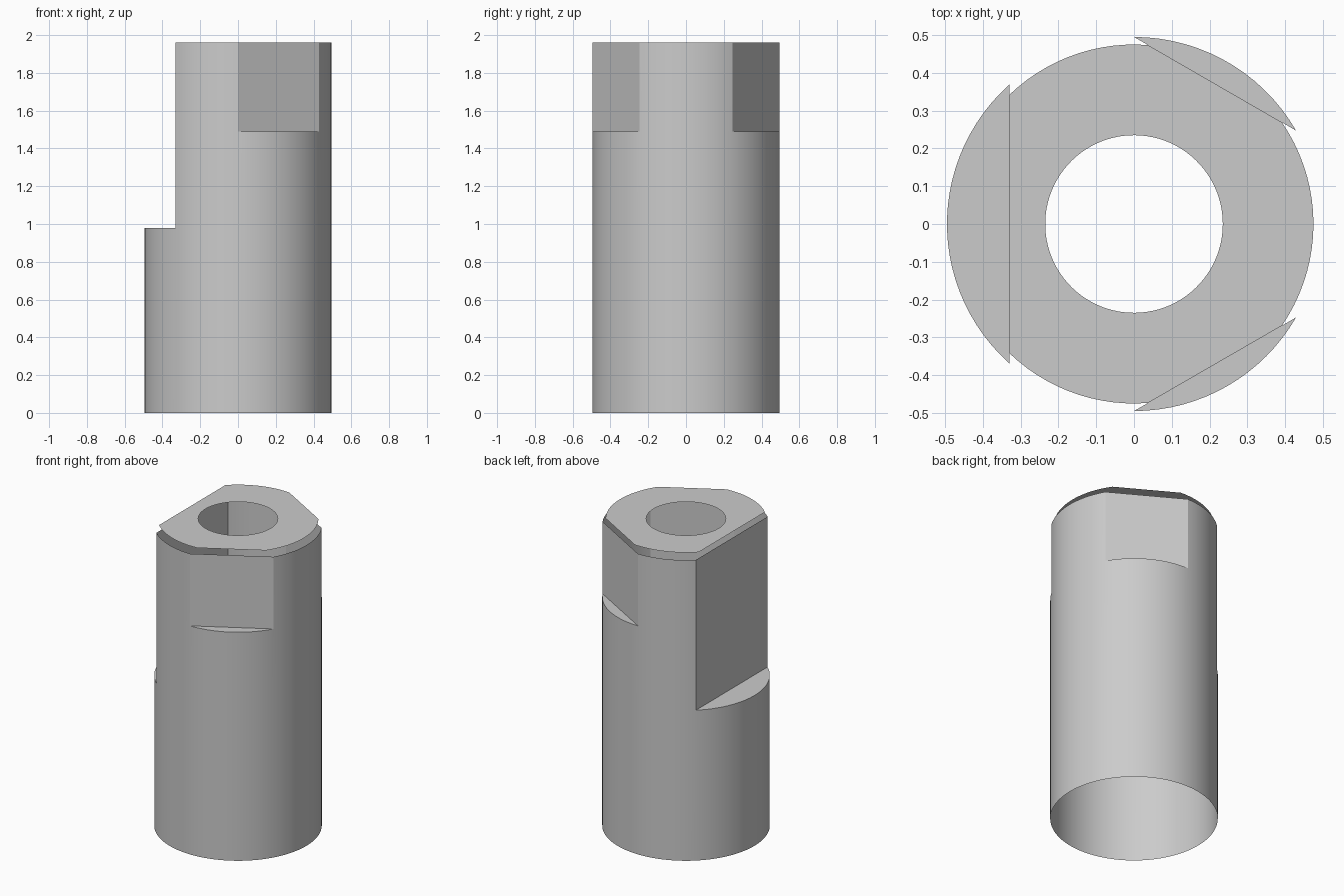
import bpy, bmesh
from math import cos, sin, acos, radians, pi, ceil

if "Cube" in bpy.data.objects:
    bpy.data.objects.remove(bpy.data.objects["Cube"], do_unlink=True)

RADIUS, CAP_RADIUS, BORE = 0.495, 0.475, 0.235
WALL_TOP, CAP_Z = 1.96, 2.0
# Flats: direction, distance from the axis, ledge height
FLATS = [(radians(60), RADIUS * cos(pi / 6), 1.49),
         (pi, 0.33, 0.98),
         (radians(300), RADIUS * cos(pi / 6), 1.49)]
ROWS = [0, 0.98, 1.49, WALL_TOP]

grey = bpy.data.materials.new("grey_metal")
grey.use_nodes = True
grey.diffuse_color = (0.6, 0.6, 0.6, 1)
grey.node_tree.nodes["Principled BSDF"].inputs["Base Color"].default_value = (0.6, 0.6, 0.6, 1)


def spans(radius):
    """Angular spans round the circle: (start, end, flat or None)."""
    cuts = [(m - acos(d / radius), m + acos(d / radius), (m, d, h)) for m, d, h in FLATS]
    out = []
    for i, cut in enumerate(cuts):
        following = cuts[(i + 1) % len(cuts)][0]
        if following < cut[1]:
            following += 2 * pi
        out += [cut, (cut[1], following, None)]
    return out


def steps(a, b):
    n = ceil((b - a) / radians(4))
    return [a + (b - a) * i / n for i in range(n + 1)]


def polar(r, a, z):
    return (r * cos(a), r * sin(a), z)


def face(bm, points):
    bm.faces.new([bm.verts.new(p) for p in points])


def finish(bm, name):
    bmesh.ops.remove_doubles(bm, verts=bm.verts, dist=0.0001)
    mesh = bpy.data.meshes.new(name)
    bm.to_mesh(mesh)
    bm.free()
    mesh.materials.append(grey)
    obj = bpy.data.objects.new(name, mesh)
    bpy.context.collection.objects.link(obj)
    bpy.ops.object.select_all(action="DESELECT")
    obj.select_set(True)
    bpy.context.view_layer.objects.active = obj
    bpy.ops.object.shade_smooth_by_angle(angle=radians(20))


# Open sleeve wall with three milled flats and their ledges
bm = bmesh.new()
for start, end, flat in spans(RADIUS):
    top = flat[2] if flat else WALL_TOP
    angles = steps(start, end)
    for a, b in zip(angles, angles[1:]):
        for low, high in zip(ROWS, ROWS[1:]):
            if high <= top:
                face(bm, [polar(RADIUS, a, low), polar(RADIUS, b, low),
                          polar(RADIUS, b, high), polar(RADIUS, a, high)])
    if flat:
        face(bm, [polar(RADIUS, a, top) for a in angles])
        for low, high in zip(ROWS, ROWS[1:]):
            if low >= top:
                face(bm, [polar(RADIUS, start, low), polar(RADIUS, end, low),
                          polar(RADIUS, end, high), polar(RADIUS, start, high)])
finish(bm, "sleeve_wall")

# Thin top ring, trimmed by the same flats
bm = bmesh.new()
for start, end, flat in spans(CAP_RADIUS):
    def outer(a):
        return polar(flat[1] / cos(a - flat[0]) if flat else CAP_RADIUS, a, CAP_Z)
    angles = steps(start, end)
    for a, b in zip(angles, angles[1:]):
        face(bm, [polar(BORE, a, CAP_Z), outer(a), outer(b), polar(BORE, b, CAP_Z)])
finish(bm, "top_ring")
